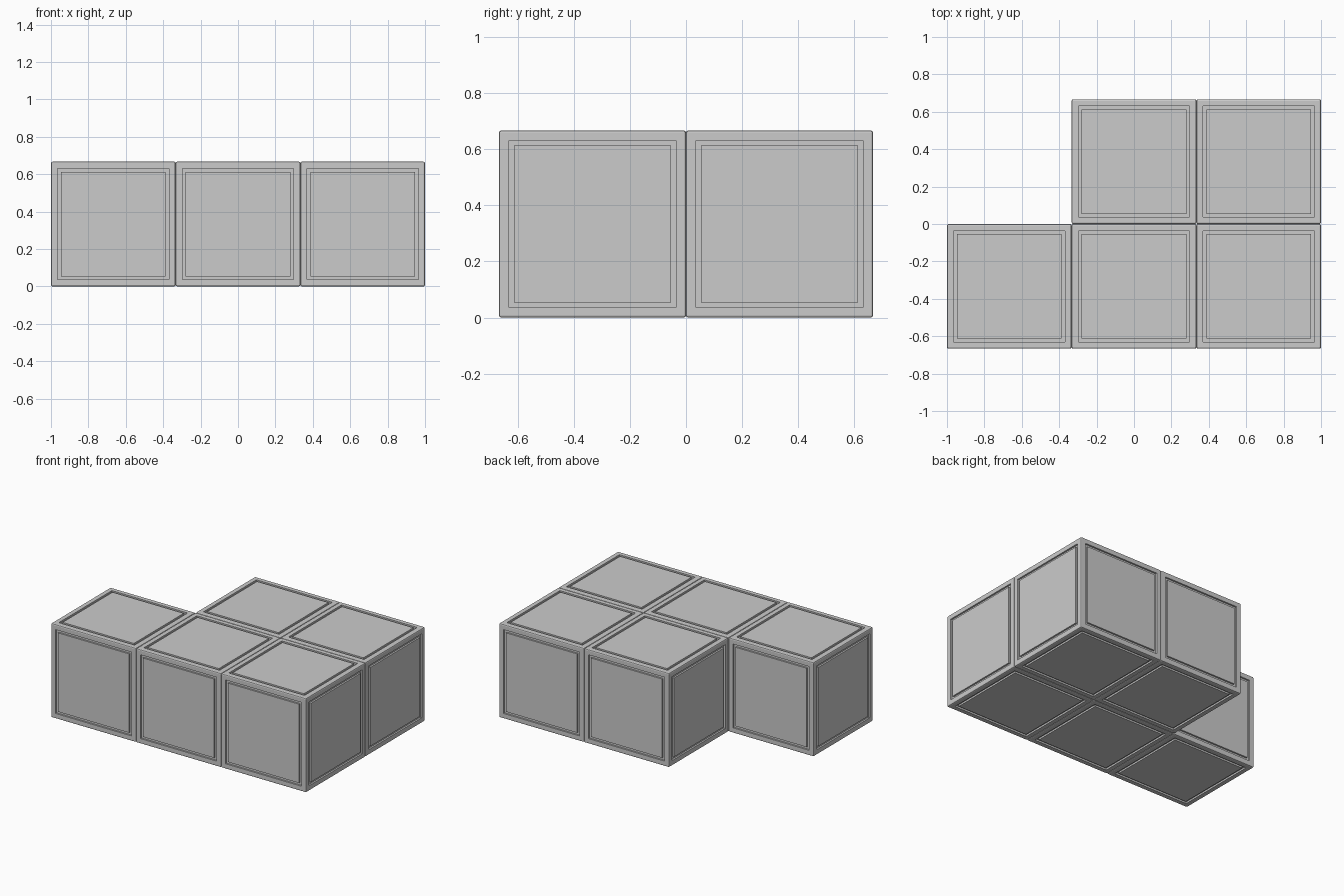
import bpy, bmesh

if "Cube" in bpy.data.objects:
    bpy.data.objects.remove(bpy.data.objects["Cube"])

P = 2 / 3          # cube pitch
BEVEL = 0.008      # softened outer edge
RIM = 0.048        # border outside the groove
GROOVE = 0.025     # groove width
DEPTH = 0.012      # groove depth


def panel_mesh():
    bm = bmesh.new()
    bmesh.ops.create_cube(bm, size=P)
    bmesh.ops.bevel(bm, geom=bm.edges[:], offset=BEVEL, segments=2,
                    profile=0.5, affect='EDGES')
    # the six large sides: border, groove wall, groove floor, flush panel
    sides = [f for f in bm.faces if f.calc_area() > 0.3]
    for thickness, depth in ((RIM - BEVEL, 0), (0, -DEPTH), (GROOVE, 0), (0, DEPTH)):
        bmesh.ops.inset_individual(bm, faces=sides, thickness=thickness, depth=depth)
    mesh = bpy.data.meshes.new("panelled_cube")
    bm.to_mesh(mesh)
    bm.free()
    return mesh


# five cubes in a P-shaped layout
mesh = panel_mesh()
layout = {"front_left_cube": (-1, -0.5), "front_middle_cube": (0, -0.5),
          "front_right_cube": (1, -0.5), "back_middle_cube": (0, 0.5),
          "back_right_cube": (1, 0.5)}
for name, (i, j) in layout.items():
    cube = bpy.data.objects.new(name, mesh)
    cube.location = (i * P, j * P, P / 2)
    bpy.context.collection.objects.link(cube)
